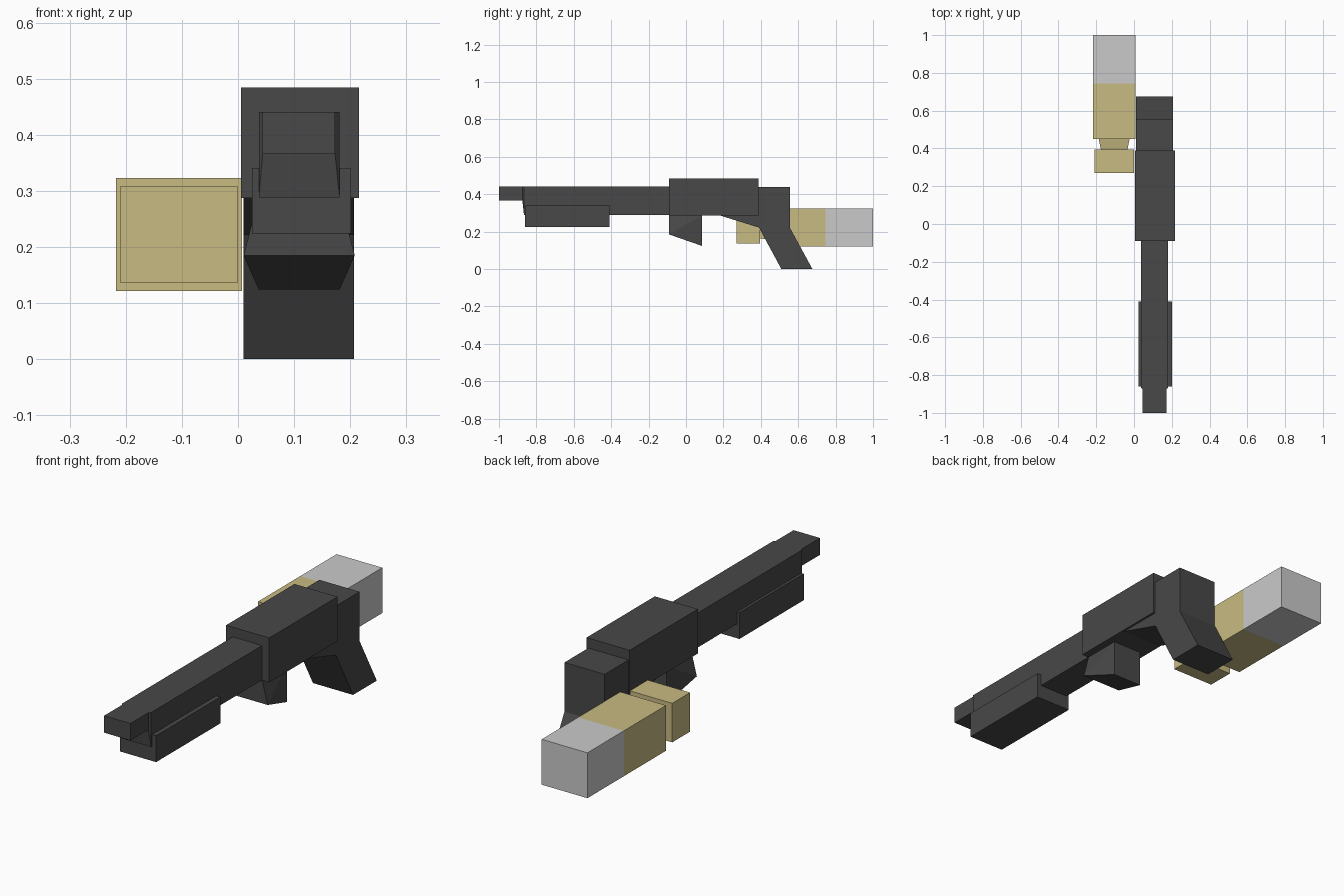
import bpy, bmesh

if "Cube" in bpy.data.objects:
    bpy.data.objects.remove(bpy.data.objects["Cube"])

def material(name, rgb):
    m = bpy.data.materials.new(name)
    m.diffuse_color = (*rgb, 1)
    m.use_nodes = True
    m.node_tree.nodes["Principled BSDF"].inputs["Base Color"].default_value = m.diffuse_color
    return m

DARK = material("dark_gunmetal", (0.065, 0.065, 0.065))
BRASS = material("pale_brass", (0.58, 0.497, 0.225))
SILVER = material("light_silver", (0.59, 0.59, 0.59))

def finish(name, bm, *mats):
    bmesh.ops.recalc_face_normals(bm, faces=bm.faces)
    me = bpy.data.meshes.new(name)
    bm.to_mesh(me)
    bm.free()
    for m in mats:
        me.materials.append(m)
    ob = bpy.data.objects.new(name, me)
    bpy.context.collection.objects.link(ob)
    return ob

def loft(name, rings, *mats):
    """Join rectangular rings along y: (x0, x1, (y, z) bottom, (y, z) top)."""
    bm = bmesh.new()
    loops = []
    for x0, x1, (yb, zb), (yt, zt) in rings:
        loops.append([bm.verts.new(p) for p in
                      ((x0, yb, zb), (x1, yb, zb), (x1, yt, zt), (x0, yt, zt))])
    bm.faces.new(loops[0])
    bm.faces.new(loops[-1][::-1])
    for a, b in zip(loops, loops[1:]):
        for i in range(4):
            j = (i + 1) % 4
            bm.faces.new((a[i], a[j], b[j], b[i]))
    return finish(name, bm, *mats)

def box(name, x, y, z, mat):
    return loft(name, [(*x, (v, z[0]), (v, z[1])) for v in y], mat)

def extrude_x(name, profile, x0, x1, mat):
    bm = bmesh.new()
    face = bm.faces.new([bm.verts.new((x0, y, z)) for y, z in profile])
    new = bmesh.ops.extrude_face_region(bm, geom=[face])["geom"]
    bm.faces.ensure_lookup_table()
    bmesh.ops.translate(bm, vec=(x1 - x0, 0, 0),
                        verts=[v for v in new if isinstance(v, bmesh.types.BMVert)])
    return finish(name, bm, mat)

# Barrel, muzzle and pump handle
box("barrel", (0.037, 0.181), (-0.866, -0.08), (0.288, 0.441), DARK)
loft("muzzle", [(0.044, 0.173, (-1, 0.366), (-1, 0.441)),
                (0.044, 0.173, (-0.875, 0.366), (-0.875, 0.441)),
                (0.037, 0.181, (-0.866, 0.288), (-0.866, 0.441))], DARK)
box("pump_handle", (0.025, 0.201), (-0.86, -0.41), (0.224, 0.341), DARK)

# Receiver and rear grip
box("receiver", (0.005, 0.216), (-0.09, 0.388), (0.287, 0.484), DARK)
extrude_x("rear_grip", [(0.17, 0.29), (0.39, 0.222), (0.51, 0.0), (0.676, 0.0),
                        (0.555, 0.222), (0.555, 0.44), (0.38, 0.44), (0.38, 0.29)],
          0.01, 0.207, DARK)

# Trigger block: flared lower front edge, narrow rear
bm = bmesh.new()
for y, z, half in ((-0.09, 0.185, 0.099), (-0.09, 0.29, 0.072),
                   (0.085, 0.124, 0.072), (0.085, 0.29, 0.072)):
    for side in (-1, 1):
        bm.verts.new((0.109 + side * half, y, z))
bmesh.ops.convex_hull(bm, input=bm.verts)
finish("trigger_block", bm, DARK)

# Loose shell: rim, neck, and a casing with a silver end
box("shell_rim", (-0.209, -0.001), (0.27, 0.395), (0.136, 0.309), BRASS)
loft("shell_neck", [(-0.175, -0.035, (0.394, 0.165), (0.394, 0.281)),
                    (-0.187, -0.023, (0.451, 0.155), (0.451, 0.291))], BRASS)
shell = loft("shell_casing", [(-0.217, 0.007, (y, 0.122), (y, 0.323))
                              for y in (0.45, 0.745, 1.0)], BRASS, SILVER)
for p in shell.data.polygons:
    p.material_index = 1 if p.center.y > 0.745 else 0
